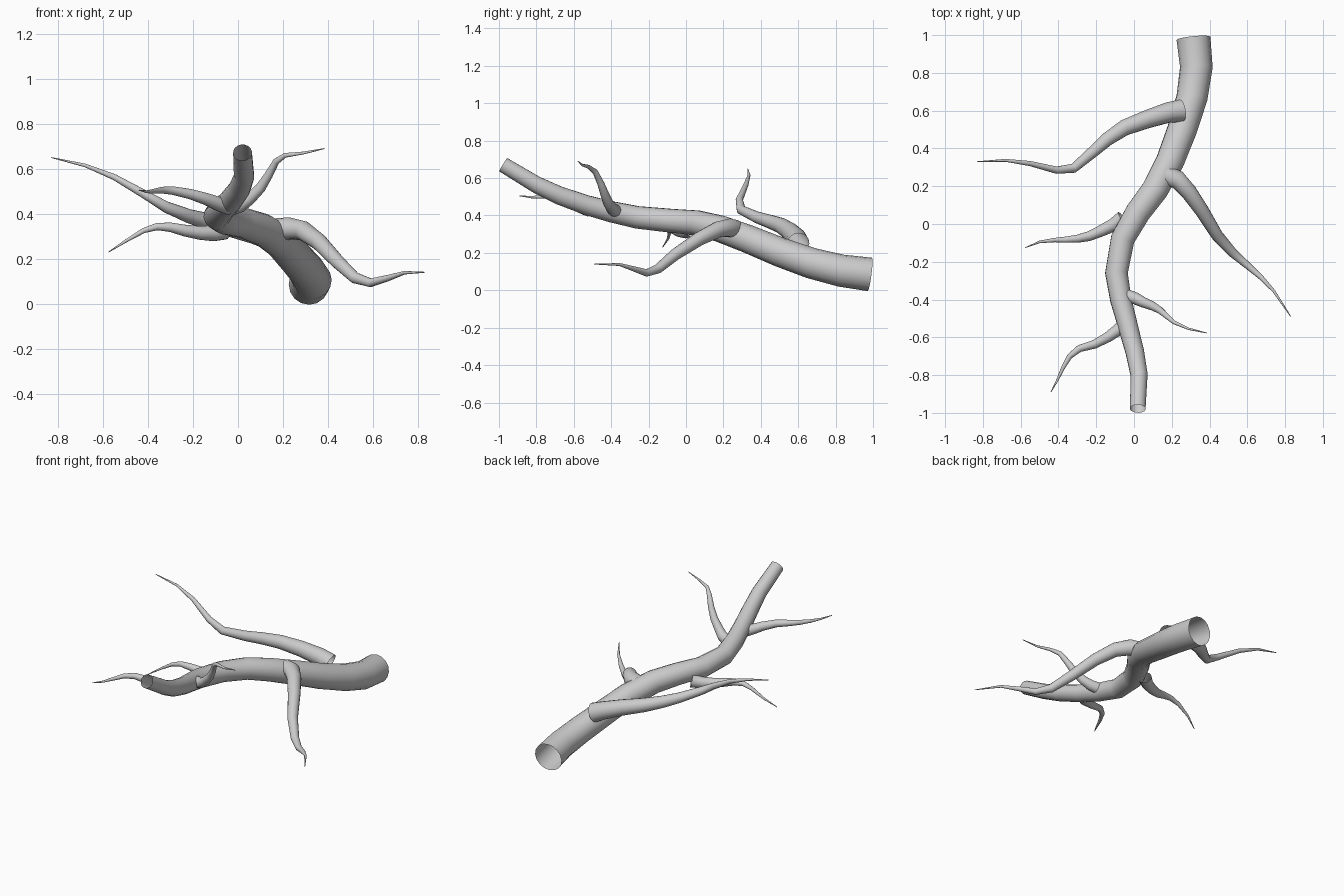
import bpy
import math

default_cube = bpy.data.objects.get("Cube")
if default_cube:
    bpy.data.objects.remove(default_cube, do_unlink=True)

# One plain bark colour
bark = bpy.data.materials.new("bark_grey")
bark.use_nodes = True
colour = (0.6, 0.6, 0.6, 1)
bark.diffuse_color = colour
bark.node_tree.nodes["Principled BSDF"].inputs["Base Color"].default_value = colour


def limb(name, path, base_radius, tip_radius, power=1.0):
    """Sweep an open, tapering round tube along the path and turn it into a mesh."""
    curve = bpy.data.curves.new(name, "CURVE")
    curve.dimensions = "3D"
    curve.twist_mode = "MINIMUM"
    curve.bevel_depth = 1.0
    curve.bevel_resolution = 6
    curve.use_fill_caps = False
    spline = curve.splines.new("POLY")
    spline.points.add(len(path) - 1)
    last = len(path) - 1
    for index, (point, position) in enumerate(zip(spline.points, path)):
        point.co = (*position, 1)
        fade = (1 - index / last) ** power
        point.radius = tip_radius + (base_radius - tip_radius) * fade
    spline.use_smooth = True
    curve.materials.append(bark)

    tube = bpy.data.objects.new(name, curve)
    bpy.context.collection.objects.link(tube)
    bpy.ops.object.select_all(action="DESELECT")
    tube.select_set(True)
    bpy.context.view_layer.objects.active = tube
    bpy.ops.object.convert(target="MESH")
    bpy.ops.object.shade_smooth_by_angle(angle=math.radians(60))
    return tube


# Main stem, from the thick low end at the back to the raised front end
limb("main_stem", [
    (.315, .983, .085), (.33, .83, .105), (.307, .67, .145), (.255, .5, .205),
    (.19, .33, .275), (.11, .18, .33), (.02, .06, .36), (-.06, -.08, .372),
    (-.093, -.26, .39), (-.07, -.4, .42), (-.035, -.53, .455),
    (.005, -.68, .508), (.027, -.8, .565), (.02, -.978, .672),
], base_radius=.09, tip_radius=.042)

# Long side shoots, each starting inside the stem
limb("back_right_shoot", [
    (.25, .6, .25), (.18, .59, .28), (.07, .555, .315), (-.05, .51, .345),
    (-.14, .45, .367), (-.22, .38, .39), (-.32, .295, .43), (-.41, .285, .483),
    (-.55, .32, .563), (-.68, .337, .615), (-.83, .33, .65),
], base_radius=.06, tip_radius=.002)

limb("back_left_shoot", [
    (.17, .255, .325), (.23, .235, .335), (.29, .17, .325), (.36, .07, .275),
    (.44, -.06, .19), (.52, -.15, .115), (.59, -.21, .093),
    (.67, -.28, .115), (.74, -.355, .138), (.83, -.49, .14),
], base_radius=.055, tip_radius=.002)

# Thin shoots near the front
limb("middle_right_shoot", [
    (-.06, .03, .325), (-.11, -.005, .313), (-.17, -.035, .315),
    (-.24, -.065, .326), (-.3, -.078, .34), (-.36, -.083, .343),
    (-.42, -.085, .325), (-.5, -.095, .278), (-.575, -.125, .23),
], base_radius=.04, tip_radius=.002)

limb("front_left_shoot", [
    (-.04, -.38, .425), (.01, -.395, .437), (.05, -.415, .465),
    (.1, -.435, .515), (.135, -.455, .57), (.17, -.485, .633),
    (.21, -.52, .66), (.29, -.555, .67), (.385, -.577, .69),
], base_radius=.036, tip_radius=.002)

limb("front_right_shoot", [
    (-.04, -.52, .43), (-.09, -.565, .445), (-.14, -.6, .465),
    (-.21, -.637, .487), (-.29, -.66, .503), (-.34, -.7, .505),
    (-.375, -.76, .5), (-.405, -.825, .498), (-.44, -.89, .505),
], base_radius=.036, tip_radius=.002)
